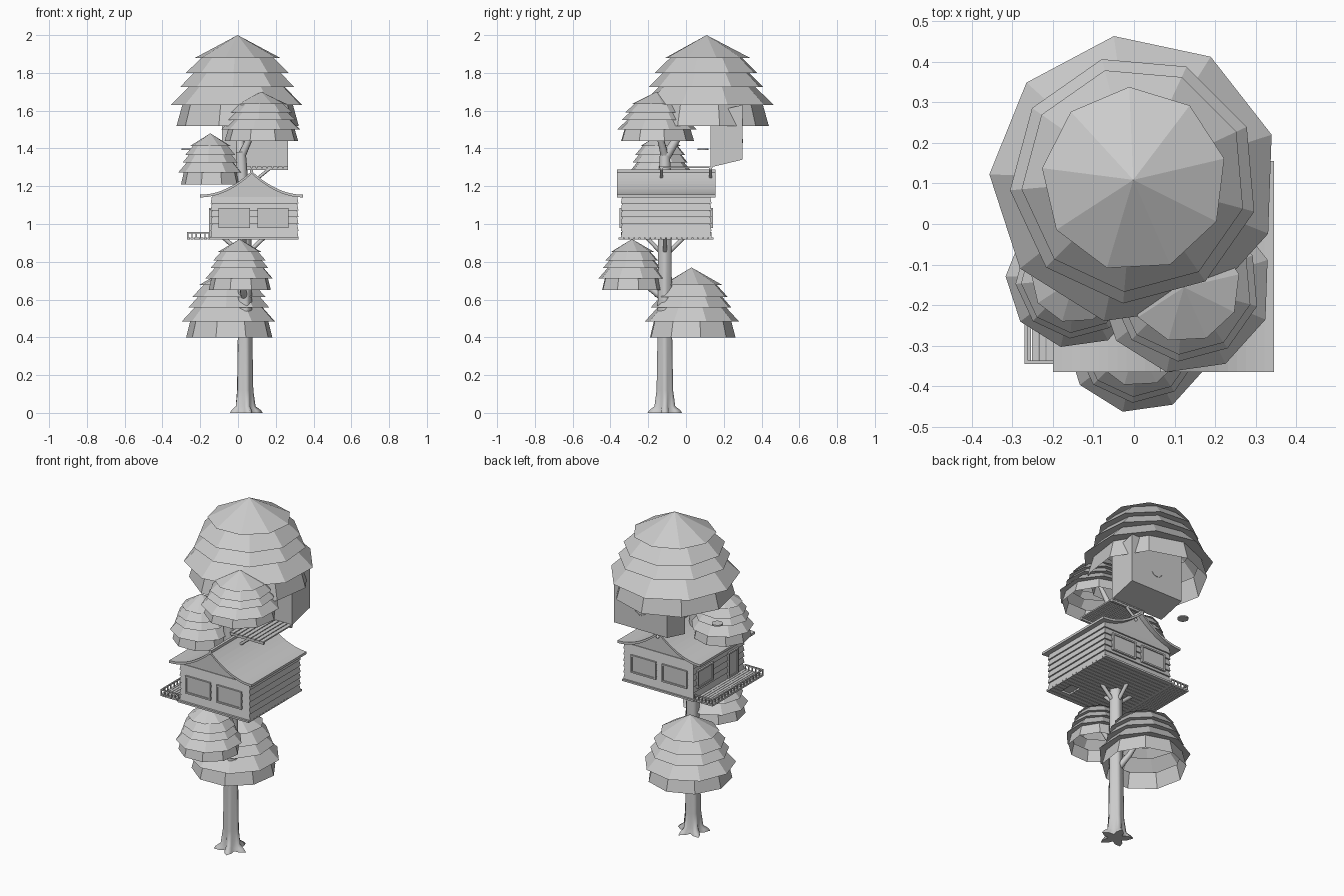
import bpy, bmesh, math
from mathutils import Vector

if "Cube" in bpy.data.objects:
    bpy.data.objects.remove(bpy.data.objects["Cube"])


def finish(name, bm, recalc=True):
    if recalc:
        bmesh.ops.recalc_face_normals(bm, faces=bm.faces)
    mesh = bpy.data.meshes.new(name)
    bm.to_mesh(mesh)
    bm.free()
    ob = bpy.data.objects.new(name, mesh)
    bpy.context.collection.objects.link(ob)
    return ob


def add_box(bm, x, y, z, flare=0.0):
    """Box from (min, max) ranges; flare widens the lower edge."""
    vs = bmesh.ops.create_cube(bm, size=1)["verts"]
    for v in vs:
        f = flare if v.co.z < 0 else 0
        v.co = Vector([r[1] + f if c > 0 else r[0] - f
                       for c, r in zip(v.co, (x, y, z))])
        if f:
            v.co.z = z[0]
    return vs


def boxes(name, items):
    bm = bmesh.new()
    for it in items:
        add_box(bm, *it)
    return finish(name, bm)


def loft(bm, rings, closed=True):
    """Skin a list of equal-length point rings."""
    vr = [[bm.verts.new(p) for p in r] for r in rings]
    n = len(vr[0])
    for a, b in zip(vr, vr[1:]):
        for i in range(n):
            j = (i + 1) % n
            bm.faces.new((a[i], a[j], b[j], b[i]))
    if closed:
        bm.faces.new(vr[0])
        bm.faces.new(vr[-1])
    return vr


def extrude_y(name, pts, y0, y1):
    bm = bmesh.new()
    loft(bm, [[(x, y, z) for x, z in pts] for y in (y0, y1)])
    return finish(name, bm)


def branch(name, pts, radii):
    cu = bpy.data.curves.new(name, 'CURVE')
    cu.dimensions = '3D'
    cu.bevel_depth = 1.0
    cu.bevel_resolution = 2
    cu.use_fill_caps = True
    sp = cu.splines.new('POLY')
    sp.points.add(len(pts) - 1)
    for p, co, r in zip(sp.points, pts, radii):
        p.co = (*co, 1)
        p.radius = r
    ob = bpy.data.objects.new(name, cu)
    bpy.context.collection.objects.link(ob)


def foliage(name, cx, cy, top, bottom, radius):
    """Tiered nine-sided canopy, open underneath."""
    tiers = [(.25, .64, 13), (.42, .78, 25), (.57, .86, 25), (.77, 1, 18), (1, .92, 12)]
    h, sides = top - bottom, 9

    def ring(r, z, turn):
        return [(cx + r * math.cos(math.radians(turn + i * 360 / sides)),
                 cy + r * math.sin(math.radians(turn + i * 360 / sides)), z)
                for i in range(sides)]
    rings, inner, z = [], 0.002, top
    for drop, r, turn in tiers:
        rings += [ring(inner, z, turn), ring(r * radius, top - drop * h, turn)]
        inner, z = r * radius * .83, top - drop * h + .004
    bm = bmesh.new()
    vr = loft(bm, rings, closed=False)
    bm.faces.new(vr[0])
    bmesh.ops.remove_doubles(bm, verts=vr[0], dist=.01)
    finish(name, bm)


# Canopies
foliage("canopy_top", 0, .11, 2.0, 1.52, .357)
foliage("canopy_upper_front", .125, -.155, 1.70, 1.44, .215)
foliage("canopy_upper_right", -.145, -.135, 1.48, 1.21, .172)
foliage("canopy_lower_front", .01, -.285, .92, .65, .182)
foliage("canopy_lower_back", -.045, .03, .77, .40, .252)

# Trunk with flared, lobed roots
bm = bmesh.new()
rings, sides = [], 20
for z, r, lobe in [(0, .068, .028), (.015, .062, .024), (.035, .048, .01), (.12, .042, .004),
                   (.4, .038, .003), (.9, .035, .002), (1.3, .03, 0), (1.38, .026, 0)]:
    cx = .035 - .02 * max(0, z - .9) / .48
    rings.append([(cx + (r + lobe * math.cos(5 * a)) * math.cos(a),
                   -.112 + (r + lobe * math.cos(5 * a)) * math.sin(a), z)
                  for a in (i * math.tau / sides for i in range(sides))])
loft(bm, rings)
trunk = finish("trunk", bm)
for p in trunk.data.polygons:
    p.use_smooth = len(p.vertices) == 4

# Limbs into each canopy
branch("limb_top", [(.015, -.11, 1.35), (.01, -.05, 1.45), (0, .08, 1.65)], [.026, .022, .012])
branch("limb_upper_front", [(.015, -.11, 1.35), (.06, -.135, 1.45), (.12, -.155, 1.58)], [.022, .018, .01])
branch("limb_upper_right", [(.015, -.11, 1.27), (-.06, -.12, 1.31), (-.14, -.135, 1.38)], [.02, .016, .01])
branch("limb_lower_front", [(.035, -.11, .60), (.025, -.19, .66), (.01, -.28, .78)], [.02, .016, .01])
branch("limb_lower_back", [(.035, -.11, .42), (0, -.04, .50), (-.04, .03, .62)], [.02, .016, .01])

# Braces below the floor
for i, (x, y) in enumerate([(.14, -.112), (-.08, -.112), (.035, -.21), (.035, -.01)]):
    branch("floor_brace_%d" % i, [(.035, -.112, .83), (x, y, .93)], [.011, .011])

# Floor planks, with a hatch opening
X0, X1, Y0, Y1 = -.145, .32, -.345, .135
planks, n = [], 18
for i in range(n):
    w = (Y1 - Y0 + .025) / n
    y = Y0 - .012 + i * w
    zr, yr = (.917, .928), (y, y + w - .003)
    if 2 <= i <= 4:
        planks += [((-.15, .20), yr, zr), ((.26, X1), yr, zr)]
    else:
        planks.append(((-.15, X1), yr, zr))
boxes("floor", planks)

# House core and clapboard siding
MID, HALF = .0725, .2725


def roof_z(x):
    return 1.155 + .125 * (1 - abs(x - MID) / HALF) ** 2


xs = [MID + HALF * i / 12 for i in range(-12, 13)]
inside = [x for x in xs if X0 + .01 < x < X1 - .01]
core = [(X0 + .01, .93), (X0 + .01, 1.145)]
core += [(x, roof_z(x) - .008) for x in inside]
core += [(X1 - .01, 1.145), (X1 - .01, .93)]
extrude_y("house_core", core, Y0 + .01, Y1 - .01)

rows, step = 6, .036
boxes("siding", [((X0 + .006, X1 - .006), (Y0 + .006, Y1 - .006),
                  (.928 + i * step, .926 + (i + 1) * step), .006) for i in range(rows)])

# Swept roof and ridge cap
roof = [(x, roof_z(x)) for x in xs] + [(x, roof_z(x) - .014) for x in reversed(xs)]
extrude_y("roof", roof, -.365, .155)
boxes("ridge_cap", [((MID - .008, MID + .008), (-.365, .155), (1.272, 1.288))])


def opening(name, axis, wall, out, c, width, z0, z1):
    """Framed panel on a wall; axis 'x' runs along x, 'y' along y."""
    t, a, b = .009, c - width / 2, c + width / 2
    def put(r, zr, depth):
        d = tuple(sorted((wall - out * .012, wall + out * depth)))
        return (r, d, zr) if axis == 'x' else (d, r, zr)
    boxes(name, [put((a, a + t), (z0, z1), .008), put((b - t, b), (z0, z1), .008),
                 put((a, b), (z0, z0 + t), .008), put((a, b), (z1 - t, z1), .008),
                 put((a + t, b - t), (z0 + t, z1 - t), .002)])


# Windows on both gables, window and door on the porch side
for label, wall, out in (("front", Y0, -1), ("back", Y1, 1)):
    for side, c in (("right", -.02), ("left", .185)):
        opening("%s_window_%s" % (label, side), 'x', wall, out, c, .165, .98, 1.085)
opening("porch_window", 'y', X0, -1, .03, .15, .98, 1.085)
opening("door", 'y', X0, -1, -.235, .095, .93, 1.08)

# Porch deck and railing
PX = -.27
boxes("porch_deck", [((PX + i * .018, PX + i * .018 + .016), (Y0, Y1), (.917, .928))
                     for i in range(7)])
rail = [((PX, PX + .008), (Y0, Y1), (.95, .957))]
rail += [((PX, -.15), (y, y + .008), (.95, .957)) for y in (Y0, Y1 - .008)]
for i in range(17):
    y = Y0 + i * (Y1 - Y0 - .006) / 16
    rail.append(((PX + .001, PX + .007), (y, y + .006), (.925, .952)))
for i in range(1, 6):
    x = PX + i * .023
    rail += [((x, x + .006), (y, y + .006), (.925, .952)) for y in (Y0 + .001, Y1 - .007)]
boxes("porch_railing", rail)

# Slatted lookout platform with its braces
slats = [((.045 + i * .028, .068 + i * .028), (-.14, .14), (1.296, 1.304)) for i in range(8)]
slats += [((.045, .265), (y - .007, y + .007), (1.285, 1.297)) for y in (-.13, .13)]
boxes("lookout_platform", slats)
for i, y in enumerate((-.13, .13)):
    branch("lookout_brace_%d" % i, [(.09, y, 1.23), (.17, y, 1.295)], [.008, .008])

# Crate-like cabin under the top canopy, sloping up toward the back
bm = bmesh.new()
for v in add_box(bm, (-.085, .265), (.13, .30), (1.30, 1.59)):
    v.co.z += (v.co.y - .13) * .24
finish("hanging_cabin", bm)
arc = [(.09 + .035 * math.cos(a), .301, 1.46 + .03 * math.sin(a))
       for a in (math.radians(200 + 14 * i) for i in range(11))]
branch("cabin_curved_mark", arc, [.002] * len(arc))

# Small floating disc
bm = bmesh.new()
bmesh.ops.create_cone(bm, cap_ends=True, segments=16, radius1=.03, radius2=.03, depth=.008)
bmesh.ops.translate(bm, verts=bm.verts, vec=(-.27, .09, 1.395))
finish("disc", bm)
